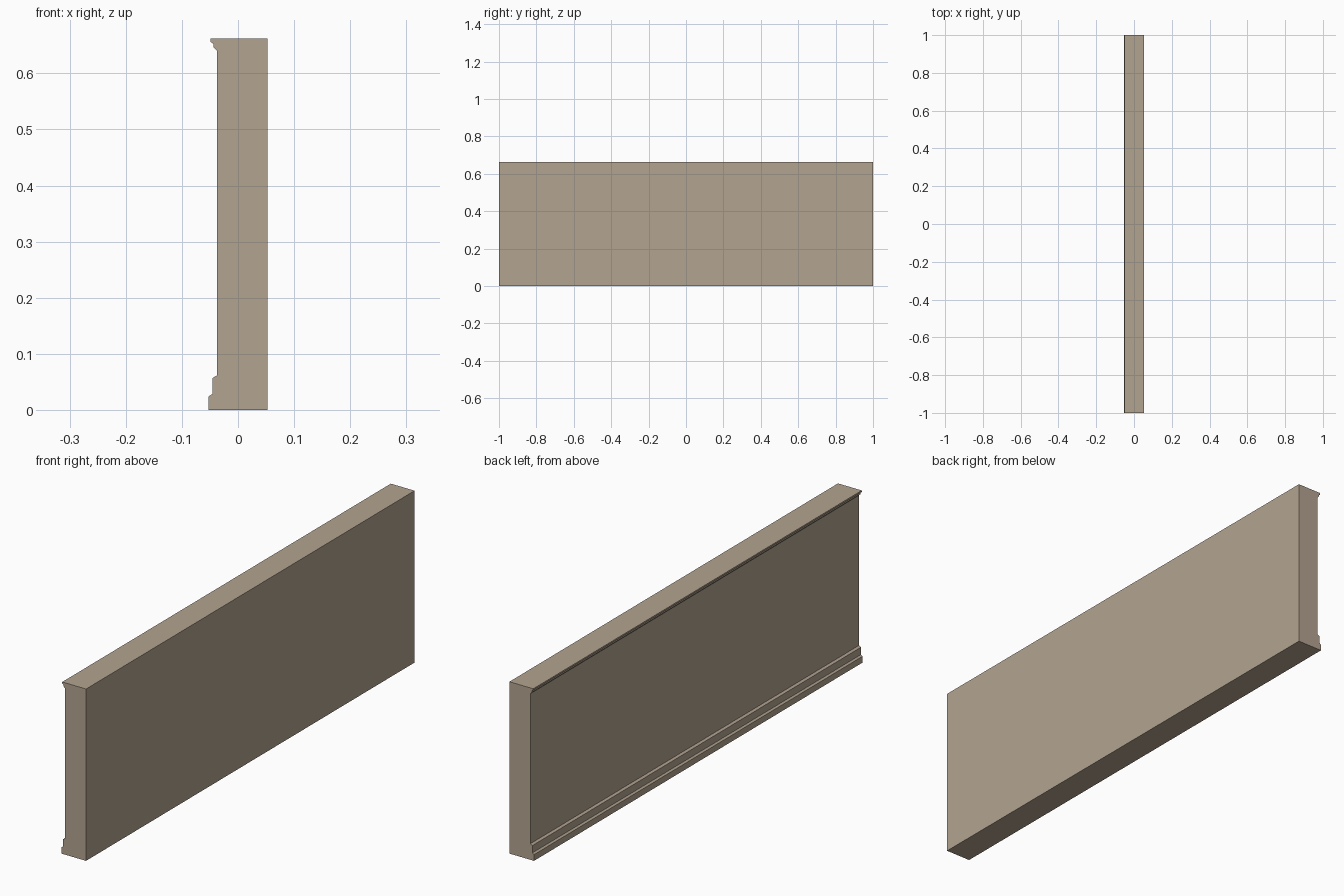
import bpy
import bmesh

if "Cube" in bpy.data.objects:
    bpy.data.objects.remove(bpy.data.objects["Cube"])

LENGTH = 2.0

# Wall cross-section (x, z): flat back, stepped base moulding, plain face, top lip
profile = [
    (0.0525, 0.0), (0.0525, 0.662),
    (-0.049, 0.662), (-0.049, 0.656), (-0.044, 0.653), (-0.044, 0.647), (-0.037, 0.640),
    (-0.037, 0.062), (-0.0455, 0.057), (-0.0455, 0.029), (-0.0525, 0.024), (-0.0525, 0.0),
]

# Sweep the section along y
bm = bmesh.new()
section = bm.faces.new([bm.verts.new((x, -LENGTH / 2, z)) for x, z in profile])
swept = bmesh.ops.extrude_face_region(bm, geom=[section], use_keep_orig=True)
moved = [g for g in swept["geom"] if isinstance(g, bmesh.types.BMVert)]
bmesh.ops.translate(bm, verts=moved, vec=(0, LENGTH, 0))
bmesh.ops.recalc_face_normals(bm, faces=bm.faces)

mesh = bpy.data.meshes.new("moulded_wall_panel")
bm.to_mesh(mesh)
bm.free()
panel = bpy.data.objects.new("moulded_wall_panel", mesh)
bpy.context.collection.objects.link(panel)

# Tan stone colour
stone = bpy.data.materials.new("tan_stone")
stone.diffuse_color = (0.45, 0.37, 0.28, 1.0)
stone.use_nodes = True
stone.node_tree.nodes["Principled BSDF"].inputs["Base Color"].default_value = stone.diffuse_color
mesh.materials.append(stone)
